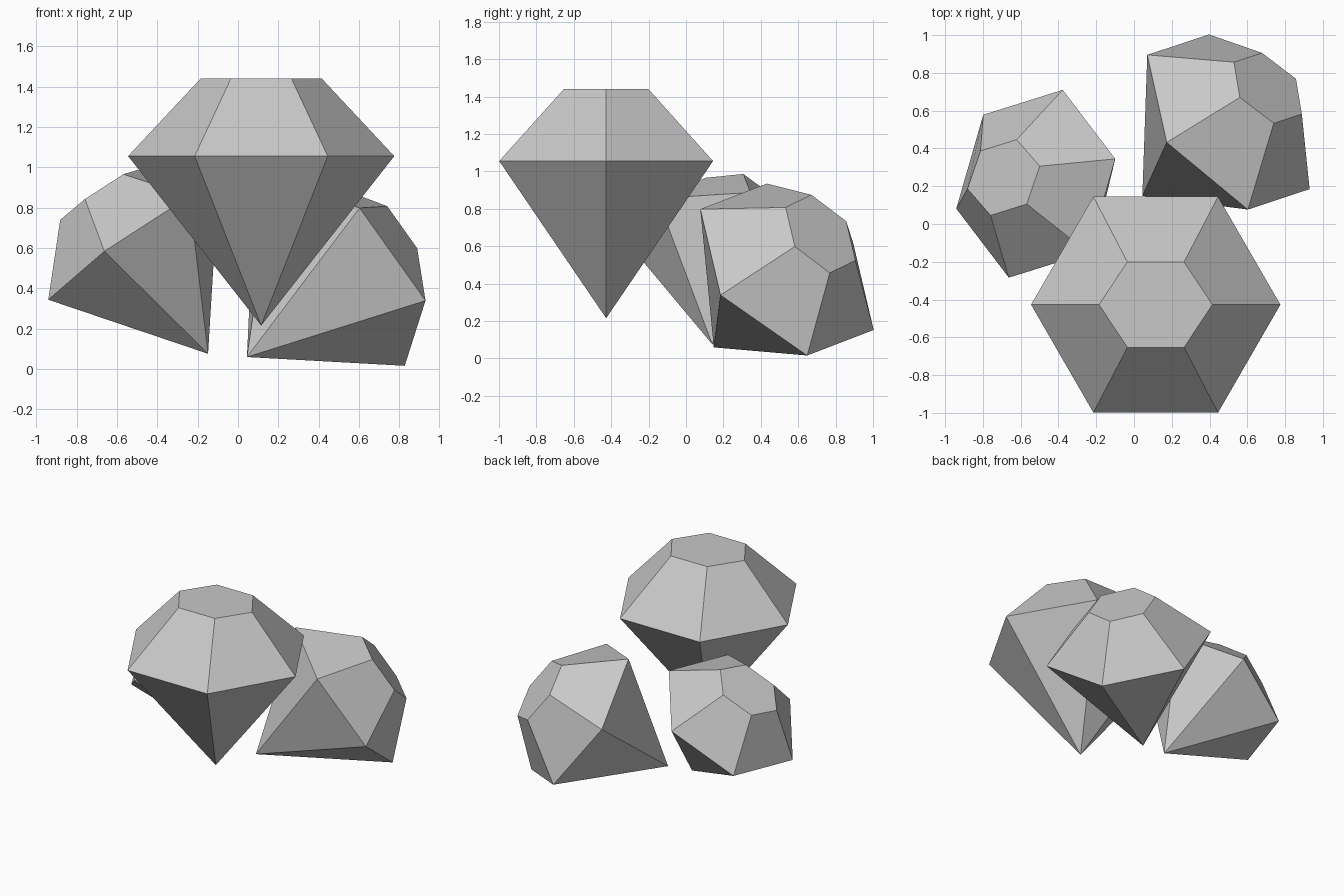
import bpy, bmesh
from math import sin, cos, pi
from mathutils import Vector, Matrix

cube = bpy.data.objects.get("Cube")
if cube:
    bpy.data.objects.remove(cube, do_unlink=True)

grey = bpy.data.materials.new("gem grey")
grey.use_nodes = True
colour = (0.58, 0.58, 0.58, 1)
grey.diffuse_color = colour
grey.node_tree.nodes["Principled BSDF"].inputs["Base Color"].default_value = colour

GIRDLE, TABLE, CROWN, POINT = 0.66, 0.30, 0.385, 0.84


def ring(bm, radius, z, squash=1):
    return [bm.verts.new((radius * cos(i * pi / 3), radius * squash * sin(i * pi / 3), z))
            for i in range(6)]


def gem(name, centre, axis, corner, scale):
    """Six-sided cut gem: axis points to the table, corner to a girdle vertex."""
    bm = bmesh.new()
    girdle = ring(bm, GIRDLE, 0)
    table = ring(bm, TABLE, CROWN, 0.87)
    point = bm.verts.new((0, 0, -POINT))
    bm.faces.new(table)
    for i in range(6):
        j = (i + 1) % 6
        bm.faces.new((girdle[i], girdle[j], table[j], table[i]))
        bm.faces.new((girdle[j], girdle[i], point))
    bmesh.ops.recalc_face_normals(bm, faces=bm.faces)
    mesh = bpy.data.meshes.new(name)
    bm.to_mesh(mesh)
    bm.free()
    mesh.materials.append(grey)
    obj = bpy.data.objects.new(name, mesh)
    bpy.context.collection.objects.link(obj)

    # Orient by the axis and the chosen girdle corner
    z = Vector(axis).normalized()
    x = Vector(corner)
    x = (x - z * x.dot(z)).normalized()
    turn = Matrix((x, z.cross(x), z)).transposed().to_4x4()
    obj.matrix_world = Matrix.Translation(centre) @ turn @ Matrix.Scale(scale, 4)


# Upright gem resting on the two tilted ones
gem("upright_gem", (0.115, -0.427, 1.055), (0, 0, 1), (1, 0, 0), 1)
gem("left_tilted_gem", (0.50, 0.54, 0.475), (0.46, 0.395, 0.42), (0.32, 0.10, -0.475), 0.87)
gem("right_tilted_gem", (-0.52, 0.213, 0.615), (-0.375, 0.073, 0.545), (-0.405, -0.135, -0.295), 0.785)
